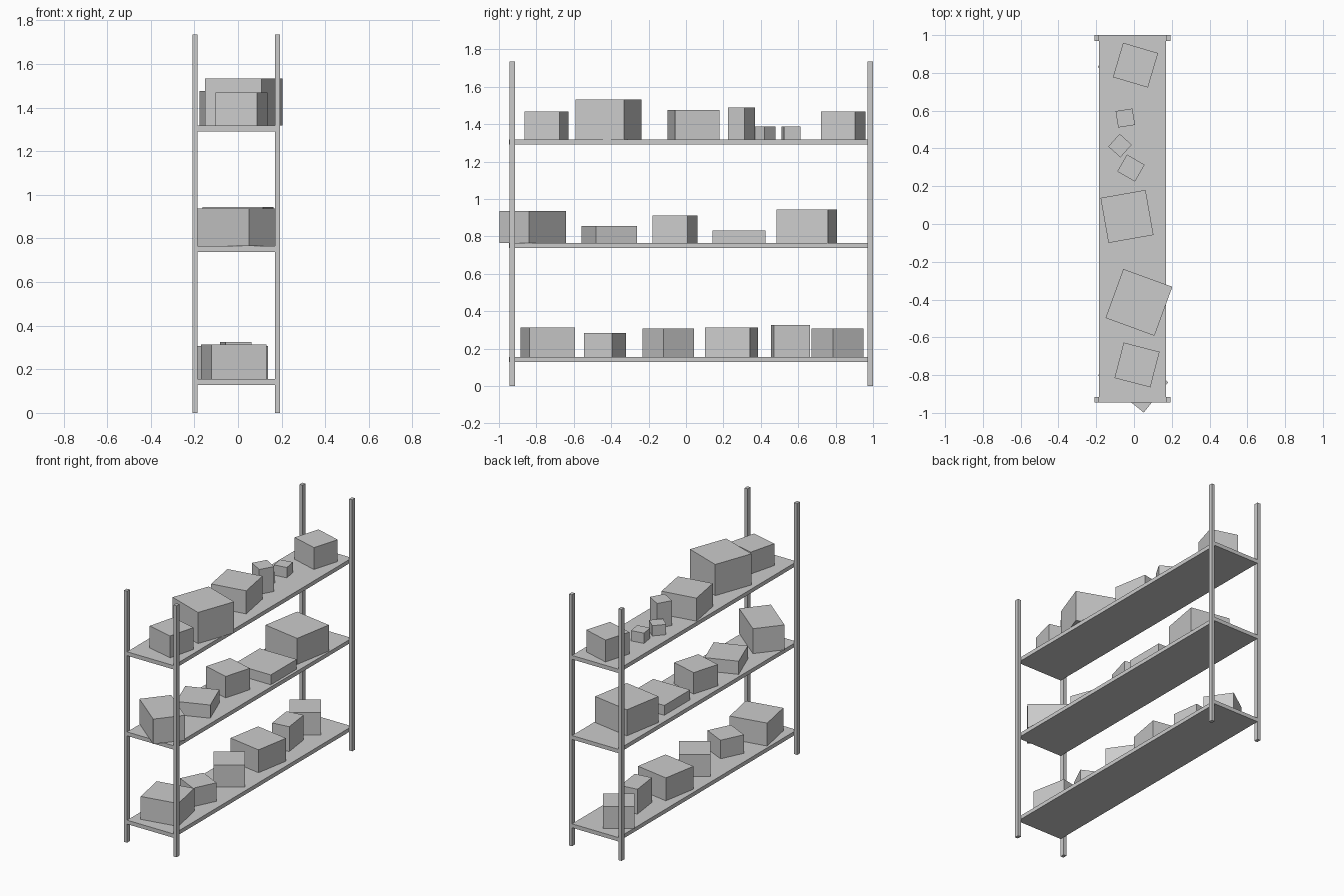
import bpy
import bmesh
import math
from mathutils import Matrix, Vector

# Remove the default cube only
default_cube = bpy.data.objects.get("Cube")
if default_cube:
    bpy.data.objects.remove(default_cube, do_unlink=True)


def make_material(name, colour):
    material = bpy.data.materials.new(name)
    material.use_nodes = True
    material.diffuse_color = colour
    material.node_tree.nodes["Principled BSDF"].inputs["Base Color"].default_value = colour
    return material


grey = make_material("light_grey", (0.6, 0.6, 0.6, 1))


def add_block(name, centre, size, turn=0):
    """Flat-shaded cuboid, turned about z by an angle in degrees."""
    mesh = bpy.data.meshes.new(name)
    bm = bmesh.new()
    bmesh.ops.create_cube(bm, size=1, matrix=Matrix.Diagonal(Vector(size).to_4d()))
    bm.to_mesh(mesh)
    bm.free()
    mesh.materials.append(grey)
    block = bpy.data.objects.new(name, mesh)
    block.location = centre
    block.rotation_euler.z = math.radians(turn)
    bpy.context.collection.objects.link(block)
    return block


# Rack frame: footprint of the shelves between the posts
LEFT, RIGHT = 0.17, -0.185
FRONT, BACK = -0.945, 1.0
POST_WIDTH, POST_DEPTH, POST_HEIGHT = 0.023, 0.03, 1.735
SHELF_THICKNESS = 0.027

# Four corner posts, outside the shelf ends
post_x = {"left": LEFT + POST_WIDTH / 2, "right": RIGHT - POST_WIDTH / 2}
post_y = {"front": FRONT + POST_DEPTH / 2, "back": BACK - POST_DEPTH / 2}
for side, x in post_x.items():
    for end, y in post_y.items():
        add_block(f"{end}_{side}_post", (x, y, POST_HEIGHT / 2),
                  (POST_WIDTH, POST_DEPTH, POST_HEIGHT))

# Boxes on each shelf: x, y, width, depth, height, turn
shelves = {
    "lower": (0.155, [
        (-0.02, -0.74, 0.257, 0.247, 0.158, 11),
        (0, -0.433, 0.168, 0.168, 0.128, -26),
        (0, -0.095, 0.198, 0.198, 0.152, 35),
        (-0.015, 0.243, 0.247, 0.244, 0.158, -10),
        (-0.01, 0.558, 0.121, 0.195, 0.171, 7.5),
        (-0.055, 0.81, 0.198, 0.198, 0.152, 35),
    ]),
    "middle": (0.764, [
        (-0.005, -0.82, 0.312, 0.206, 0.172, -39),
        (-0.02, -0.41, 0.22, 0.235, 0.091, 21),
        (-0.035, -0.059, 0.194, 0.194, 0.148, -16),
        (0.01, 0.283, 0.282, 0.282, 0.068, 0),
        (0, 0.645, 0.28, 0.28, 0.18, -10),
    ]),
    "upper": (1.317, [
        (0.016, -0.746, 0.196, 0.194, 0.151, -14.5),
        (0.026, -0.415, 0.276, 0.276, 0.215, -20),
        (-0.037, 0.04, 0.242, 0.242, 0.159, 10),
        (-0.016, 0.296, 0.108, 0.103, 0.172, -30),
        (-0.074, 0.415, 0.086, 0.09, 0.071, -42),
        (-0.046, 0.561, 0.09, 0.088, 0.071, 9),
        (0.008, 0.841, 0.193, 0.19, 0.151, -16.5),
    ]),
}

for level, (top, boxes) in shelves.items():
    # Shelf board
    add_block(f"{level}_shelf",
              ((LEFT + RIGHT) / 2, (FRONT + BACK) / 2, top - SHELF_THICKNESS / 2),
              (LEFT - RIGHT, BACK - FRONT, SHELF_THICKNESS))
    # Stored boxes resting on the board
    for number, (x, y, width, depth, height, turn) in enumerate(boxes, start=1):
        add_block(f"{level}_box_{number}", (x, y, top + height / 2),
                  (width, depth, height), turn)
